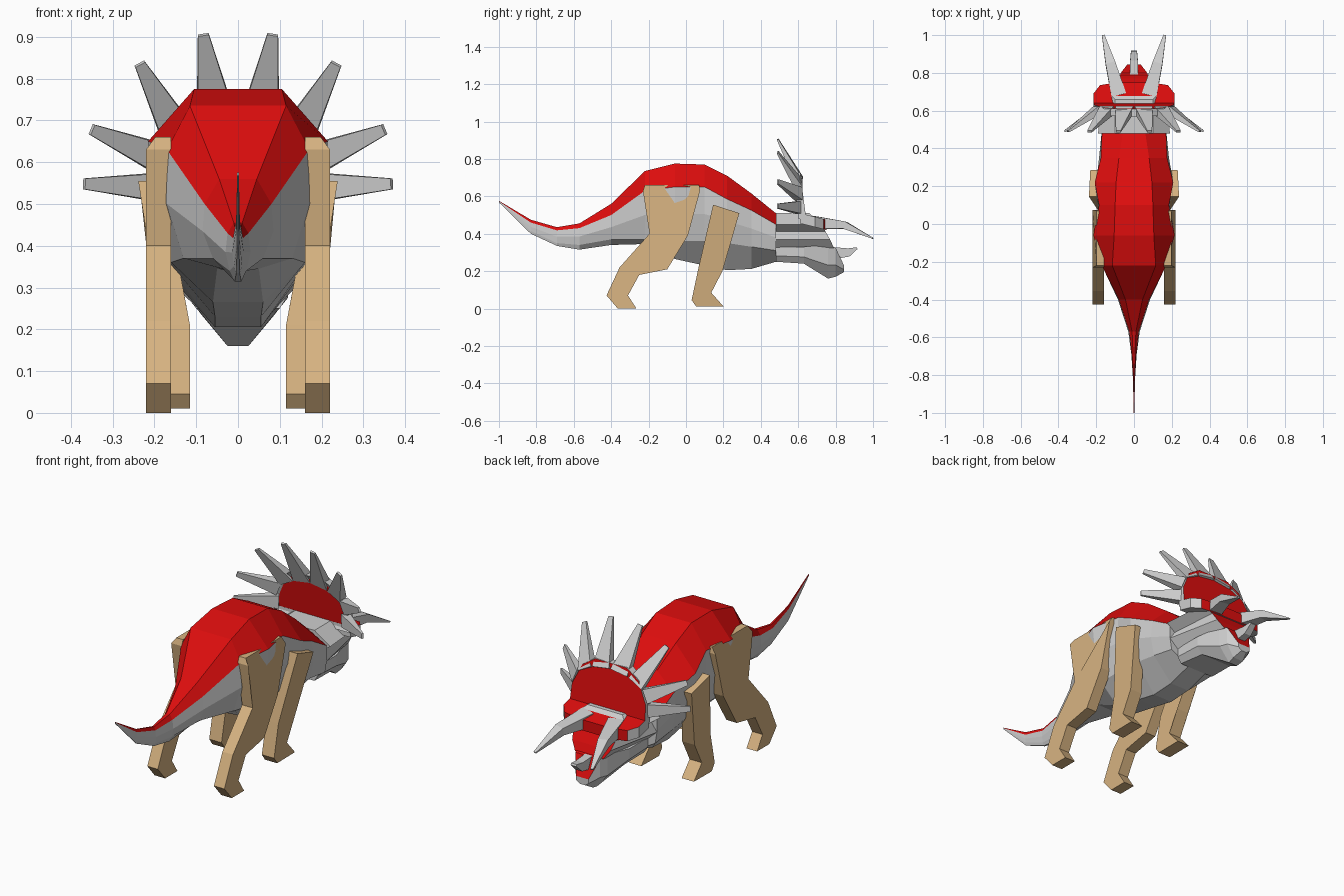
import bpy, bmesh
from mathutils import Vector

if "Cube" in bpy.data.objects:
    bpy.data.objects.remove(bpy.data.objects["Cube"])


def material(name, rgb):
    m = bpy.data.materials.new(name)
    m.diffuse_color = (*rgb, 1)
    m.use_nodes = True
    m.node_tree.nodes["Principled BSDF"].inputs["Base Color"].default_value = m.diffuse_color
    return m


GREY = material("light_grey", (0.62, 0.62, 0.62))
RED = material("red", (0.72, 0.004, 0.004))
TAN = material("tan", (0.68, 0.45, 0.22))


def finish(name, bm, mats, rule=None):
    """Recalculate normals, colour faces by rule, and link the object."""
    bmesh.ops.remove_doubles(bm, verts=bm.verts, dist=0.0002)
    bmesh.ops.recalc_face_normals(bm, faces=bm.faces)
    bm.normal_update()
    if rule:
        for f in bm.faces:
            f.material_index = int(rule(f))
    me = bpy.data.meshes.new(name)
    bm.to_mesh(me)
    bm.free()
    for m in mats:
        me.materials.append(m)
    ob = bpy.data.objects.new(name, me)
    bpy.context.collection.objects.link(ob)
    return ob


def loft(rings):
    """Skin closed rings of equal size and cap the ends."""
    bm = bmesh.new()
    vs = [[bm.verts.new(p) for p in r] for r in rings]
    n = len(vs[0])
    sides = []
    for a, b in zip(vs, vs[1:]):
        for i in range(n):
            j = (i + 1) % n
            sides.append((i, bm.faces.new((a[i], a[j], b[j], b[i]))))
    bm.faces.new(vs[0])
    bm.faces.new(vs[-1])
    return bm, sides


def spike(name, path, sizes, across):
    """Four-sided tapered spike; sizes are half width and half thickness."""
    across = Vector(across).normalized()
    path = [Vector(p) for p in path]
    rings = []
    for k, (p, (w, t)) in enumerate(zip(path, sizes)):
        d = path[min(k + 1, len(path) - 1)] - path[max(k - 1, 0)]
        u = (across - d * across.dot(d) / d.length_squared).normalized()
        v = d.cross(u).normalized()
        rings.append([p + u * w * a + v * t * b
                      for a, b in ((1, 1), (-1, 1), (-1, -1), (1, -1))])
    bm, _ = loft(rings)
    return finish(name, bm, [GREY])


# Body and tail: y, top z/w, colour edge z/w, flank w, chine z/w, belly z/w
sections = [
    (-1.0, .576, .001, .573, .002, .002, .570, .002, .567, .001),
    (-.83, .475, .002, .460, .004, .005, .415, .004, .400, .002),
    (-.69, .435, .005, .418, .012, .014, .350, .010, .335, .004),
    (-.57, .455, .010, .430, .025, .030, .340, .020, .315, .008),
    (-.40, .560, .045, .500, .080, .085, .370, .060, .340, .020),
    (-.22, .735, .115, .630, .170, .170, .370, .130, .345, .050),
    (-.06, .775, .105, .650, .215, .200, .360, .160, .265, .060),
    (.10, .770, .100, .650, .185, .190, .360, .165, .230, .055),
    (.22, .710, .095, .585, .208, .200, .350, .165, .205, .055),
    (.35, .615, .080, .525, .175, .185, .330, .165, .212, .055),
    (.48, .510, .060, .450, .170, .172, .310, .160, .250, .055),
]
rings = []
for y, zt, wt, zr, wr, wm, zc, wc, zb, wb in sections:
    half = [(wt, zt), (wr, zr), (wm, (zr + zc) / 2), (wc, zc), (wb, zb)]
    rings.append([(x, y, z) for x, z in half]
                 + [(-x, y, z) for x, z in reversed(half)])
bm, sides = loft(rings)
for i, f in sides:
    f.material_index = int(i in (0, 8, 9))
finish("body_and_tail", bm, [GREY, RED])


# Legs: side profile (y, z) spread between inner and outer x
def leg(name, profile, x_range, side):
    rings = [[(side * x_range(z)[k], y, z) for y, z in profile] for k in (0, 1)]
    bm, _ = loft(rings)
    finish(name, bm, [TAN])


hind = [(-.23, .63), (-.22, .66), (.07, .66), (.075, .63), (.01, .39),
        (-.10, .21), (-.25, .18), (-.31, .07), (-.265, 0), (-.365, 0),
        (-.425, .07), (-.355, .22), (-.195, .40)]
fore = [(.145, .555), (.285, .51), (.195, .20), (.135, .085), (.20, .012),
        (.055, .01), (.03, .045), (.065, .21)]


def hind_x(z):
    return (.16, .198 if z > .65 else .22)


def fore_x(z):
    lean = max(0, z - .22) * .16
    return (.115 + lean * 1.2, .185 + lean)


for side, label in ((1, "right"), (-1, "left")):
    leg("hind_leg_" + label, hind, hind_x, side)
    leg("front_leg_" + label, fore, fore_x, side)

# Head: ridged cheeks, rows of z, back half width, front half width, front y
rows = [(.51, .10, .10, .66), (.45, .19, .17, .725), (.413, .14, .12, .745),
        (.37, .17, .11, .77), (.325, .12, .08, .79)]
bm, _ = loft([[(wb, .48, z), (wf, yf, z), (-wf, yf, z), (-wb, .48, z)]
              for z, wb, wf, yf in rows])
finish("cheeks", bm, [GREY, RED], lambda f: f.normal.y > .7)

# Jaw and beak: y, top z/w, bottom z/w
jaw = [(.48, .33, .12, .25, .10), (.63, .33, .12, .24, .09),
       (.76, .34, .085, .160, .025), (.80, .325, .07, .170, .03),
       (.845, .23, .035, .195, .015)]
rings = []
for y, zt, wt, zb, wb in jaw:
    zm = zt * .4 + zb * .6
    rings.append([(wt, y, zt), (wt, y, zm), (wb, y, zb),
                  (-wb, y, zb), (-wt, y, zm), (-wt, y, zt)])
bm, _ = loft(rings)
finish("beak", bm, [GREY, RED],
       lambda f: f.normal.z > .25 and f.calc_center_median().y > .7)

# Forehead slab, red on top and in front
plan = [(.215, .61), (.215, .69), (.18, .735), (.09, .75)]
plan += [(-x, y) for x, y in reversed(plan)]
bm, _ = loft([[(x, y, z - (y - .61) * .25) for x, y in plan]
              for z in (.455, .51)])
finish("forehead", bm, [GREY, RED],
       lambda f: f.normal.z > .5 or f.normal.y > .8)

# Frill: leaning plate with red front and a red panel inside a grey rim behind
outline = [(.215, .48), (.21, .58), (.16, .685), (.09, .73)]
outline += [(-x, z) for x, z in reversed(outline)]
bm, _ = loft([[(x, .64 - (z - .5) * .13 - d, z) for x, z in outline]
              for d in (0, .04)])
bm.normal_update()
bmesh.ops.recalc_face_normals(bm, faces=bm.faces)
rear = [f for f in bm.faces if f.normal.y < -.8]
bmesh.ops.inset_region(bm, faces=rear, thickness=.025, depth=-.012)
finish("frill", bm, [GREY, RED],
       lambda f: f.normal.y > .8 or (f.normal.y < -.8 and len(f.verts) > 4))

# Frill spikes: base x/z, tip x/z, base half width
spikes = [(.05, .69, .083, .905, .048), (.14, .66, .235, .835, .042),
          (.19, .61, .350, .678, .036), (.19, .54, .368, .548, .034)]
for side, label in ((1, "right"), (-1, "left")):
    for k, (bx, bz, tx, tz, w) in enumerate(spikes):
        across = (side * (tz - bz), 0, -(tx - bx))
        spike(f"frill_spike_{label}_{k + 1}",
              [(side * bx, .605, bz), (side * tx, .49, tz)],
              [(w, .022), (.013, .005)], across)
    # Brow horns
    spike("brow_horn_" + label,
          [(side * .08, .68, .46), (side * .125, .85, .445),
           (side * .163, 1.0, .375)],
          [(.040, .035), (.026, .02), (.007, .003)], (1, 0, 0))

# Nose horn
spike("nose_horn", [(0, .77, .295), (0, .87, .30), (0, .915, .323)],
      [(.022, .035), (.02, .022), (.016, .005)], (1, 0, 0))
